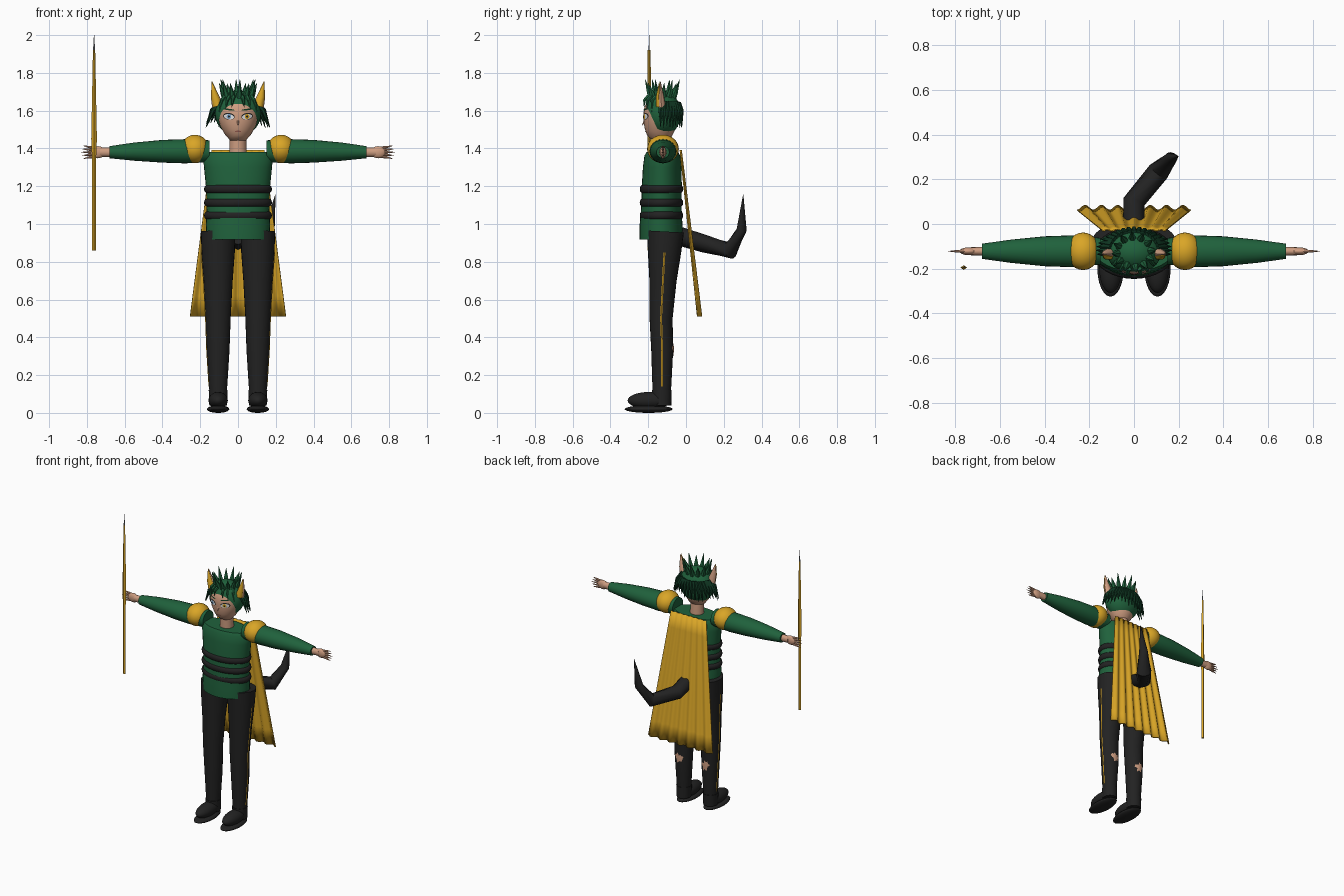
import bpy, bmesh, math, random
from mathutils import Vector
from mathutils.bvhtree import BVHTree

random.seed(4)
if "Cube" in bpy.data.objects:
    bpy.data.objects.remove(bpy.data.objects["Cube"])
parts = []


def material(name, r, g, b):
    m = bpy.data.materials.new(name)
    m.use_nodes = True
    m.diffuse_color = (r, g, b, 1)
    m.node_tree.nodes["Principled BSDF"].inputs["Base Color"].default_value = (r, g, b, 1)
    return m


GREEN = material("cloth green", 0.014, 0.12, 0.045)
HAIR = material("dark hair green", 0.005, 0.04, 0.017)
GOLD = material("gold", 0.70, 0.38, 0.02)
BLACK = material("soft black", 0.016, 0.016, 0.016)
SKIN = material("skin", 0.62, 0.34, 0.22)
WHITE = material("eye white", 0.85, 0.85, 0.85)
BLUE = material("eye blue", 0.2, 0.38, 0.6)
LIP = material("lip", 0.35, 0.12, 0.09)
STEEL = material("steel", 0.25, 0.27, 0.3)


def finish(name, bm, mat):
    bmesh.ops.recalc_face_normals(bm, faces=bm.faces)
    mesh = bpy.data.meshes.new(name)
    bm.to_mesh(mesh)
    bm.free()
    mesh.materials.append(mat)
    ob = bpy.data.objects.new(name, mesh)
    bpy.context.collection.objects.link(ob)
    parts.append(ob)
    return ob


def loft(name, rings, mat, segs=24):
    """Skin rings of (centre, radius a, radius b) along a path."""
    bm = bmesh.new()
    pts = [Vector(r[0]) for r in rings]
    loops = []
    for i, (c, a, b) in enumerate(rings):
        t = (pts[min(i + 1, len(pts) - 1)] - pts[max(i - 1, 0)]).normalized()
        u = Vector((1, 0, 0)) if abs(t.x) < 0.9 else Vector((0, 1, 0))
        u = (u - t * u.dot(t)).normalized()
        v = t.cross(u)
        loops.append([bm.verts.new(pts[i] + u * a * math.cos(k * math.tau / segs)
                                   + v * b * math.sin(k * math.tau / segs)) for k in range(segs)])
    for p, q in zip(loops, loops[1:]):
        for k in range(segs):
            n = (k + 1) % segs
            bm.faces.new((p[k], p[n], q[n], q[k]))
    bm.faces.new(loops[0][::-1])
    bm.faces.new(loops[-1])
    return finish(name, bm, mat)


def upright(name, rows, mat, segs=24, x=0):
    """Loft of (z, y centre, x radius, y radius) rows."""
    return loft(name, [((x, y, z), a, b) for z, y, a, b in rows], mat, segs)


def spike(name, start, mid, end, r, mat, segs=6, flat=1):
    return loft(name, [(start, r, r * flat), (mid, r * 0.75, r * 0.75 * flat),
                       (end, 0.001, 0.001)], mat, segs)


def ball(name, c, r, mat, segs=24):
    bm = bmesh.new()
    bmesh.ops.create_uvsphere(bm, u_segments=segs, v_segments=segs * 2 // 3, radius=1)
    for v in bm.verts:
        v.co = Vector(c) + Vector((v.co.x * r[0], v.co.y * r[1], v.co.z * r[2]))
    return finish(name, bm, mat)


def plate(name, target, cx, cz, outline, facing, mat, lift):
    """Thin patch of (x, z) points wrapped on the front (-1) or back (1) of a part."""
    tree = BVHTree.FromPolygons([v.co for v in target.data.vertices],
                                [p.vertices[:] for p in target.data.polygons])
    bm = bmesh.new()

    def put(x, z):
        hit = tree.ray_cast(Vector((x, facing, z)), Vector((0, -facing, 0)))[0]
        return bm.verts.new((x, (hit.y if hit else -0.13) + facing * lift, z))
    mid = put(cx, cz)
    rings = [[put(cx + x * s, cz + z * s) for x, z in outline] for s in (0.5, 1)]
    for k in range(len(outline)):
        n = (k + 1) % len(outline)
        bm.faces.new((mid, rings[0][k], rings[0][n]))
        bm.faces.new((rings[0][k], rings[1][k], rings[1][n], rings[0][n]))
    return finish(name, bm, mat)


def oval(a, b, tilt=0, n=16):
    return [(a * math.cos(k * math.tau / n), b * math.sin(k * math.tau / n)
             + tilt * a * math.cos(k * math.tau / n)) for k in range(n)]


# Tunic and waist bands
upright("tunic", [(0.92, -0.13, 0.168, 0.116), (1.0, -0.132, 0.17, 0.113),
                  (1.1, -0.13, 0.165, 0.106), (1.2, -0.128, 0.17, 0.106),
                  (1.3, -0.126, 0.18, 0.102), (1.36, -0.125, 0.185, 0.095),
                  (1.38, -0.125, 0.17, 0.085)], GREEN, 32)
for z in (1.045, 1.113, 1.185):
    upright("waist_band", [(z + 0.022 * math.sin(a), -0.13, 0.162 + 0.018 * math.cos(a),
                            0.1 + 0.015 * math.cos(a)) for a in (-1.5, -1, -0.5, 0, 0.5, 1, 1.5)],
            BLACK, 32)

# Head, neck and hair cap
upright("neck", [(1.36, -0.125, 0.047, 0.045), (1.48, -0.13, 0.043, 0.043)], SKIN)
head = upright("head", [(1.44, -0.165, 0.022, 0.025), (1.45, -0.16, 0.045, 0.05),
                        (1.48, -0.148, 0.072, 0.073), (1.52, -0.138, 0.094, 0.086),
                        (1.57, -0.135, 0.108, 0.091), (1.61, -0.135, 0.107, 0.087),
                        (1.65, -0.132, 0.092, 0.072), (1.69, -0.13, 0.04, 0.03)], SKIN, 32)
bm = bmesh.new()
bmesh.ops.create_uvsphere(bm, u_segments=32, v_segments=20, radius=1)
for v in bm.verts:
    v.co = Vector((v.co.x * 0.122, v.co.y * 0.098 - 0.125, v.co.z * 0.12 + 1.585))
bmesh.ops.bisect_plane(bm, geom=bm.verts[:] + bm.edges[:] + bm.faces[:],
                       plane_co=(0, -0.15, 1.5), plane_no=(0, -0.14, -0.065), clear_outer=True)
finish("hair_cap", bm, GREEN)

# Crown of hair spikes
for k in range(12):
    a = k * math.tau / 12 + 0.1
    c, s = math.cos(a), math.sin(a)
    top = 1.745 + 0.02 * (k % 2)
    spike("hair_spike", (0.065 * c, -0.125 + 0.055 * s, 1.66), (0.08 * c, -0.125 + 0.07 * s, 1.695),
          (0.1 * c, -0.125 + 0.092 * s, top), 0.019, GREEN)

# Feathered hair around the sides and back
for k in range(21):
    a = math.radians(-12 + 204 * k / 20)
    c, s = math.cos(a), math.sin(a)
    low = 1.525 + random.uniform(-0.02, 0.015)
    spike("back_hair", (0.1 * c, -0.115 + 0.075 * s, 1.64), (0.137 * c, -0.115 + 0.092 * s, 1.6),
          (0.15 * c + 0.02 * c ** 3, -0.115 + 0.095 * s, low), 0.017, HAIR)

# Fringe along the hairline
for k in range(-3, 4):
    if k:
        x = k * 0.029
        y = -0.225 + 0.6 * x * x / 0.1
        spike("fringe", (x * 0.8, y + 0.02, 1.675), (x, y, 1.655),
              (x * 1.15, y - 0.002, 1.63 - abs(k) * 0.012), 0.012, GREEN)

# Face
for side, iris in ((-1, BLUE), (1, GOLD)):
    x = side * 0.048
    plate("eye_rim", head, x, 1.57, oval(0.031, 0.018, side * 0.1), -1, BLACK, 0.002)
    plate("eye_white", head, x, 1.568, oval(0.027, 0.014, side * 0.1), -1, WHITE, 0.004)
    plate("iris", head, x, 1.569, oval(0.012, 0.013), -1, iris, 0.006)
    plate("pupil", head, x, 1.569, oval(0.005, 0.006), -1, BLACK, 0.008)
    plate("eyebrow", head, x, 1.606, oval(0.03, 0.004, side * 0.12), -1, HAIR, 0.004)
plate("mouth", head, 0, 1.49, oval(0.018, 0.004), -1, LIP, 0.003)
spike("nose", (0, -0.215, 1.555), (0, -0.222, 1.54), (0, -0.232, 1.522), 0.008, SKIN)

for side in (-1, 1):
    # Pointed ears
    for name, mat, r, dy in (("ear", SKIN, 0.03, 0), ("inner_ear", GOLD, 0.025, -0.012)):
        spike(name, (side * 0.108, -0.13 + dy, 1.625), (side * 0.122, -0.133 + dy, 1.675),
              (side * 0.138, -0.135 + dy * 0.5, 1.755), r, mat, 10, 0.75)

    # Shoulder guards and sleeves
    ball("shoulder_guard", (side * 0.228, -0.122, 1.397), (0.075, 0.084, 0.075), GOLD)
    loft("sleeve", [((side * x, -0.122, z), a, b) for x, z, a, b in
                    ((0.15, 1.385, 0.06, 0.058), (0.28, 1.385, 0.071, 0.064),
                     (0.4, 1.385, 0.067, 0.06), (0.55, 1.383, 0.052, 0.048),
                     (0.68, 1.38, 0.034, 0.032))], GREEN)

    # Hands
    loft("wrist", [((side * 0.67, -0.122, 1.38), 0.02, 0.024),
                   ((side * 0.73, -0.122, 1.38), 0.018, 0.024)], SKIN, 12)
    ball("palm", (side * 0.742, -0.122, 1.38), (0.04, 0.017, 0.032), SKIN, 16)
    for k in range(-2, 3):
        z = 1.38 + k * 0.011
        spike("finger", (side * 0.755, -0.122, z), (side * 0.79, -0.122, z + k * 0.003),
              (side * (0.832 - abs(k) * 0.007), -0.122, z + k * 0.006), 0.008, SKIN, 8)

    # Trousers with side stripe and torn patch
    rows = [(0.08, -0.13, 0.045, 0.045), (0.14, -0.128, 0.048, 0.05), (0.33, -0.126, 0.06, 0.058),
            (0.5, -0.132, 0.066, 0.061), (0.7, -0.122, 0.077, 0.072),
            (0.85, -0.114, 0.088, 0.088), (0.96, -0.108, 0.092, 0.097)]
    leg = upright("trouser_leg", rows, BLACK, 24, side * 0.105)
    loft("side_stripe", [((side * (0.105 + a), y, z), 0.003, 0.005) for z, y, a, b in rows[1:6]],
         GOLD, 4)
    star = [(p[0] * f, p[1] * f) for p, f in
            zip(oval(0.036, 0.042, 0, 18), [random.choice((0.5, 0.75, 1)) for _ in range(18)])]
    plate("torn_patch", leg, side * 0.105, 0.33, star, 1, SKIN, 0.004)

    # Shoes
    ball("shoe_sole", (side * 0.105, -0.198, 0.02), (0.059, 0.127, 0.02), BLACK)
    ball("shoe_upper", (side * 0.105, -0.193, 0.066), (0.051, 0.116, 0.045), BLACK)
    upright("shoe_cuff", [(0.04, -0.128, 0.047, 0.05), (0.12, -0.128, 0.05, 0.052)],
            BLACK, 20, side * 0.105)

# Pleated cape
bm = bmesh.new()
cols, rows = 56, 8
grid = []
for j in range(rows + 1):
    t = j / rows
    grid.append([bm.verts.new(((0.14 + 0.115 * t) * u, -0.025 + 0.1 * t
                               + (0.003 + 0.008 * t) * math.cos(u * math.pi * 7), 1.392 - 0.882 * t))
                 for u in (2 * i / cols - 1 for i in range(cols + 1))])
for p, q in zip(grid, grid[1:]):
    for i in range(cols):
        bm.faces.new((p[i], p[i + 1], q[i + 1], q[i]))
cape = finish("cape", bm, GOLD)
cape.modifiers.new("thickness", "SOLIDIFY").thickness = 0.006

# Tail
loft("tail", [((0, -0.05, 0.94), 0.05, 0.05), ((0, 0.1, 0.895), 0.05, 0.047),
              ((0.11, 0.235, 0.86), 0.05, 0.045), ((0.165, 0.295, 0.97), 0.03, 0.027),
              ((0.198, 0.303, 1.155), 0.001, 0.001)], BLACK, 12)

# Staff with steel tip
upright("staff", [(0.86, -0.195, 0.011, 0.01), (1.35, -0.195, 0.011, 0.01),
                  (1.45, -0.195, 0.015, 0.01), (1.92, -0.195, 0.006, 0.008)], GOLD, 4, -0.762)
upright("staff_tip", [(1.91, -0.195, 0.006, 0.003), (2.0, -0.195, 0.001, 0.001)], STEEL, 4, -0.762)

# Smooth shading with sharp edges kept
bpy.ops.object.select_all(action="DESELECT")
for ob in parts:
    ob.select_set(True)
bpy.context.view_layer.objects.active = parts[0]
bpy.ops.object.shade_smooth_by_angle(angle=math.radians(40))
